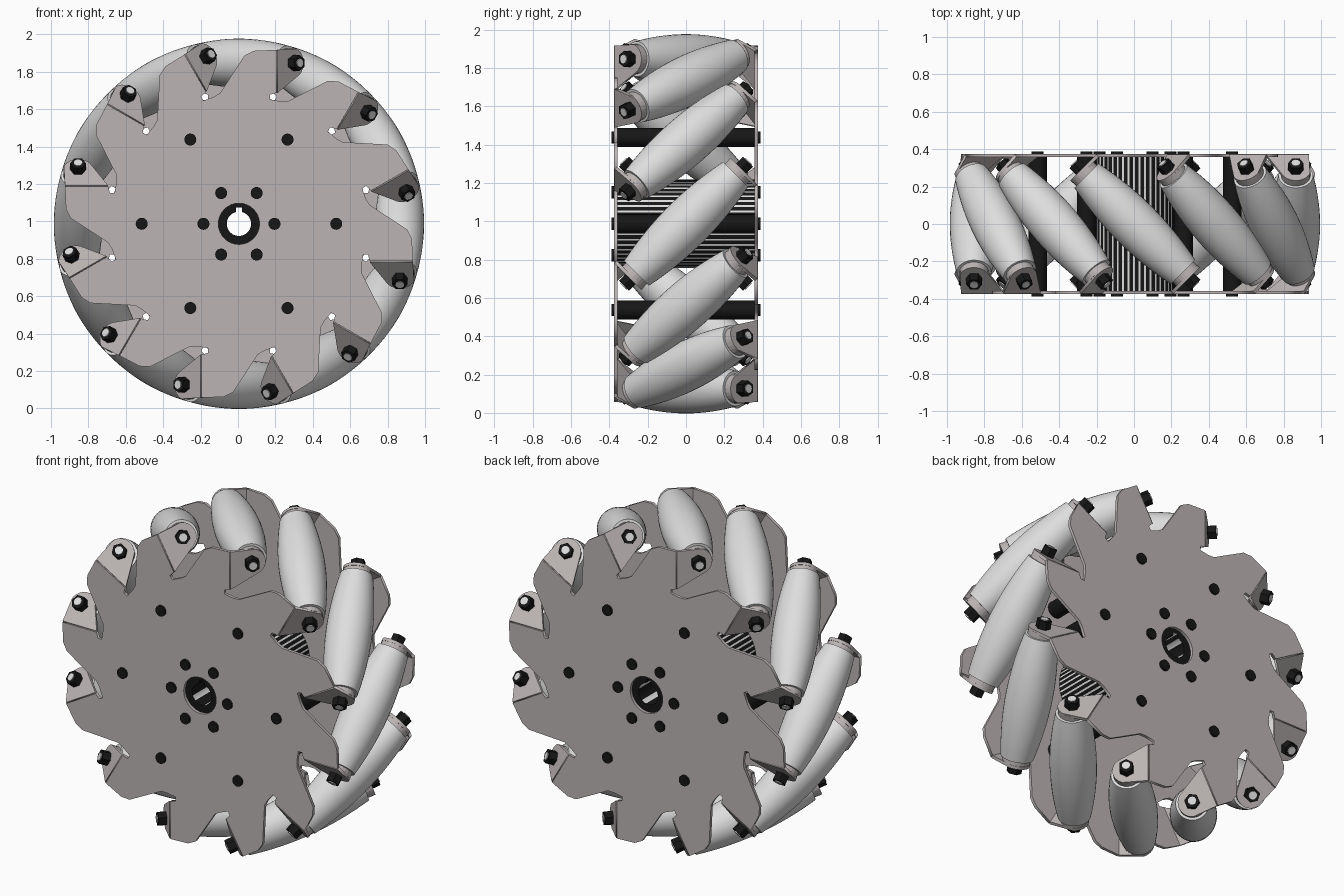
import bpy, bmesh
from math import pi, sin, cos, sqrt, atan2
from mathutils import Matrix, Vector

old = bpy.data.objects.get("Cube")
if old:
    bpy.data.objects.remove(old)

COUNT = 12            # rollers round the wheel
AXLE_R = 0.86         # distance of roller axes from the hub
RIM = 0.99            # outer rolling radius
PLATE_Y, THICK = 0.366, 0.018
TAB_S = 0.40          # tab position along the roller axis
CENTRE = Matrix.Translation((0.005, 0, 0.987))


def material(name, rgb):
    m = bpy.data.materials.new(name)
    m.use_nodes = True
    m.diffuse_color = (*rgb, 1)
    m.node_tree.nodes["Principled BSDF"].inputs["Base Color"].default_value = (*rgb, 1)
    return m


METAL = material("warm grey metal", (0.50, 0.46, 0.455))
RUBBER = material("light grey rubber", (0.73, 0.73, 0.73))
BLACK = material("black", (0.008, 0.008, 0.008))


def finish(bm, name, mat):
    bmesh.ops.remove_doubles(bm, verts=bm.verts, dist=1e-5)
    bmesh.ops.recalc_face_normals(bm, faces=bm.faces)
    me = bpy.data.meshes.new(name)
    bm.to_mesh(me)
    bm.free()
    me.materials.append(mat)
    return me


def place(name, me, matrix, smooth=False):
    ob = bpy.data.objects.new(name, me)
    bpy.context.collection.objects.link(ob)
    ob.matrix_world = CENTRE @ matrix
    if smooth:
        bpy.ops.object.select_all(action='DESELECT')
        ob.select_set(True)
        bpy.context.view_layer.objects.active = ob
        bpy.ops.object.shade_smooth_by_angle(angle=0.6)
    return ob


def sheet(name, loops, depth, mat):
    """Flat outline with optional holes, extruded to a solid."""
    cu = bpy.data.curves.new(name, 'CURVE')
    cu.dimensions, cu.fill_mode, cu.extrude = '2D', 'BOTH', depth / 2
    for loop in loops:
        sp = cu.splines.new('POLY')
        sp.points.add(len(loop) - 1)
        sp.use_cyclic_u = True
        for p, (x, y) in zip(sp.points, loop):
            p.co = (x, y, 0, 1)
    ob = bpy.data.objects.new(name, cu)
    bpy.context.collection.objects.link(ob)
    dg = bpy.context.evaluated_depsgraph_get()
    raw = bpy.data.meshes.new_from_object(ob.evaluated_get(dg))
    bm = bmesh.new()
    bm.from_mesh(raw)
    bpy.data.objects.remove(ob)
    bpy.data.meshes.remove(raw)
    bpy.data.curves.remove(cu)
    me = finish(bm, name, mat)
    me.polygons.foreach_set("material_index", [0] * len(me.polygons))
    return me


def cylinder(name, radius, z0, z1, mat, sides=24):
    bm = bmesh.new()
    bmesh.ops.create_cone(bm, cap_ends=True, segments=sides, radius1=radius, radius2=radius,
                          depth=z1 - z0, matrix=Matrix.Translation((0, 0, (z0 + z1) / 2)))
    return finish(bm, name, mat)


def arc(radius, start, end, n, cx=0, cy=0):
    return [(cx + radius * cos(start + (end - start) * i / n),
             cy + radius * sin(start + (end - start) * i / n)) for i in range(n + 1)]


def circle(radius, n):
    return arc(radius, 0, 2 * pi, n)[:-1]


def turn(k):
    return Matrix.Rotation(k * 2 * pi / COUNT, 4, 'Y')


FLIP = Matrix.Rotation(pi, 4, 'Z')
UPRIGHT = Matrix.Rotation(pi / 2, 4, 'X')
SIDES = (("front", Matrix.Identity(4)), ("back", FLIP))

# Frame whose z runs along the slanted roller axis and y points outward
h = sqrt(0.5)
SLANT = Matrix(((h, 0, h, 0), (h, 0, -h, 0), (0, 1, 0, 0), (0, 0, 0, 1)))
AXLE = Matrix.Translation((0, 0, AXLE_R)) @ SLANT

# Side plates: saw-toothed discs with relief slots at every bend
tooth = [(-0.10, 0.70), (0.03, 0.90), (0.08, 0.925), (0.20, 0.93),
         (0.20, 0.70), (0.165, 0.69), (0.165, 0.665), (0.225, 0.655)]
outline = []
for k in range(COUNT):
    spin = Matrix.Rotation(-k * 2 * pi / COUNT, 2)
    outline += [tuple(spin @ Vector(p)) for p in tooth]
plate = sheet("side_plate", [outline, circle(0.11, 32)], THICK, METAL)

# Bent tabs that carry the roller ends
bend = TAB_S - PLATE_Y / h
tab = sheet("roller_tab", [[(bend, 0.70 - AXLE_R), (bend, 0.93 - AXLE_R)]
                           + arc(0.08, pi * 0.4, -pi * 0.36, 14)], THICK, METAL)

# Barrel rollers, curved so that together they form a circle
LENGTH = 0.365
bm = bmesh.new()
stations = [LENGTH * (i / 8 - 1) for i in range(17)]
profile = [(0, -LENGTH)] + [(RIM - sqrt(AXLE_R ** 2 + s * s / 2), s) for s in stations] + [(0, LENGTH)]
verts = [bm.verts.new((r, 0, s)) for r, s in profile]
edges = [bm.edges.new(pair) for pair in zip(verts, verts[1:])]
bmesh.ops.spin(bm, geom=verts + edges, axis=(0, 0, 1), cent=(0, 0, 0), angle=2 * pi, steps=36)
roller = finish(bm, "roller", RUBBER)

# Roller fastenings
washer = cylinder("roller_washer", 0.078, LENGTH, TAB_S, METAL)
nut = cylinder("axle_nut", 0.042, TAB_S, 0.458, BLACK, 6)
tip = cylinder("axle_tip", 0.023, TAB_S, 0.463, RUBBER, 16)

for side, flip in SIDES:
    place(side + "_plate", plate, flip @ Matrix.Translation((0, -PLATE_Y, 0)) @ UPRIGHT)
for k in range(COUNT):
    place("roller_%d" % k, roller, turn(k) @ AXLE, smooth=True)
    for side, flip in SIDES:
        end = turn(k) @ flip @ AXLE
        place("%s_tab_%d" % (side, k), tab, end @ Matrix.Translation((0, 0, TAB_S)))
        for label, me in (("washer", washer), ("nut", nut), ("axle_tip", tip)):
            place("%s_%s_%d" % (side, label, k), me, end)

# Ribbed hub with a keyed bore
INNER = PLATE_Y - THICK / 2
bore = arc(0.065, pi / 2 + 0.25, 5 * pi / 2 - 0.25, 48) + [(0.016, 0.086), (-0.016, 0.086)]
hub = sheet("hub", [circle(0.23, 144), bore], 2 * INNER, BLACK)
hub.materials.append(RUBBER)
for f in hub.polygons:
    if abs(f.normal.z) < 0.5:
        rib = int((atan2(f.center.y, f.center.x) + pi) / (2 * pi) * 144)
        f.material_index = 1 if rib % 3 == 0 else 0
place("hub", hub, UPRIGHT)

# Hub bolts, spacer bolts and spacer tubes
bolt = cylinder("plate_bolt", 0.032, -0.388, 0.388, BLACK)
tube = cylinder("spacer_tube", 0.05, -INNER, INNER, BLACK)
for i in range(6):
    c, s = cos(i * pi / 3), sin(i * pi / 3)
    for label, me, r in (("hub_bolt", bolt, 0.19), ("spacer_bolt", bolt, 0.52), ("spacer_tube", tube, 0.52)):
        place("%s_%d" % (label, i), me, Matrix.Translation((r * c, 0, r * s)) @ UPRIGHT, smooth=True)
